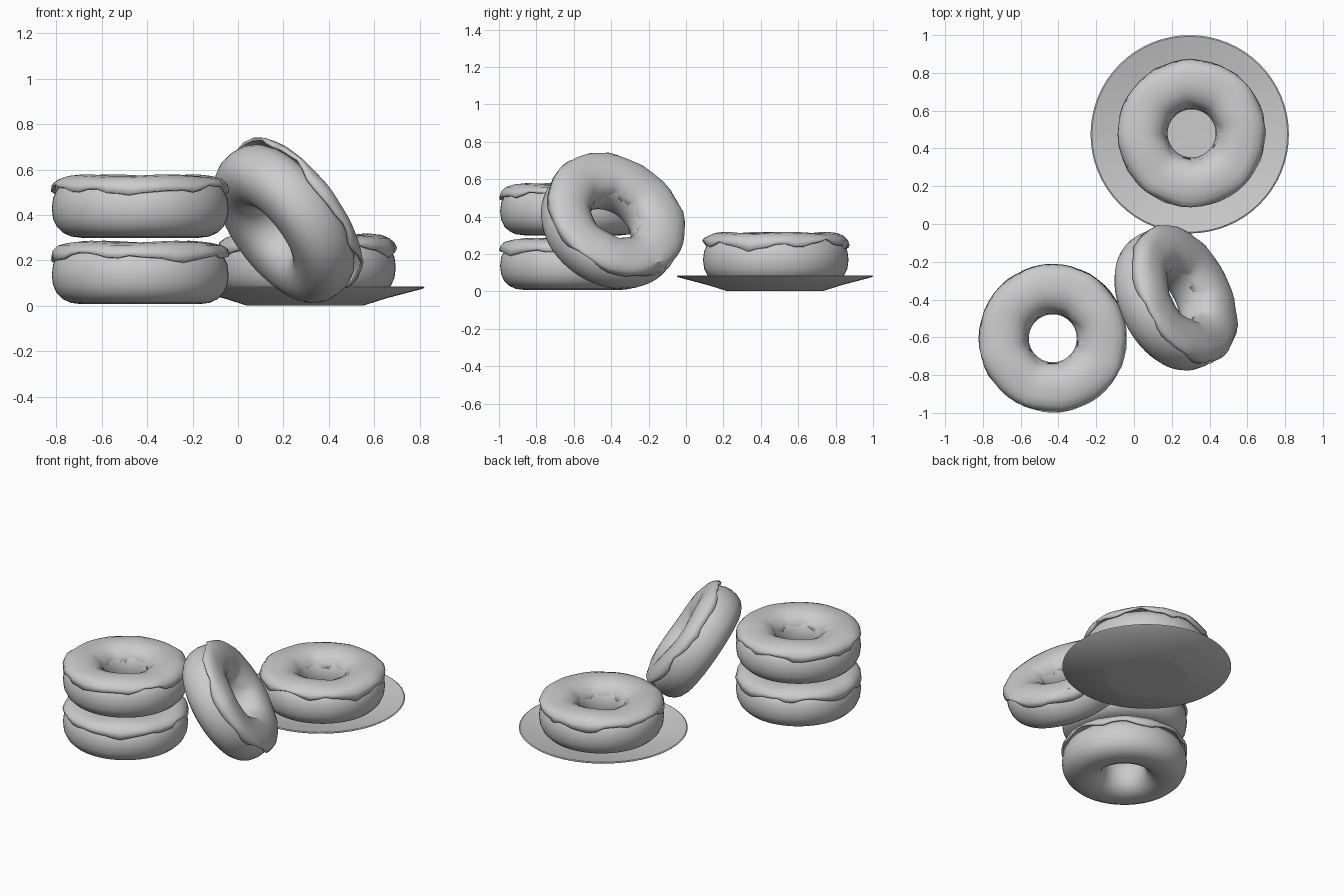
import bpy, bmesh, math, random
from mathutils import Vector

if "Cube" in bpy.data.objects:
    bpy.data.objects.remove(bpy.data.objects["Cube"])

TAU = 2 * math.pi


def make_object(name, rings, closed, angle):
    """Skin a list of equally long closed rings of points into one mesh object."""
    bm = bmesh.new()
    vs = [[bm.verts.new(p) for p in ring] for ring in rings]
    n, m = len(vs), len(vs[0])
    for i in range(n if closed else n - 1):
        a, b = vs[i], vs[(i + 1) % n]
        for j in range(m):
            k = (j + 1) % m
            bm.faces.new((a[j], a[k], b[k], b[j]))
    if not closed:
        bm.faces.new(vs[0][::-1])
        bm.faces.new(vs[-1])
        bmesh.ops.recalc_face_normals(bm, faces=bm.faces)
    else:
        bmesh.ops.recalc_face_normals(bm, faces=bm.faces)
    return finish(name, bm, angle)


def finish(name, bm, angle):
    me = bpy.data.meshes.new(name)
    bm.to_mesh(me)
    bm.free()
    ob = bpy.data.objects.new(name, me)
    bpy.context.collection.objects.link(ob)
    bpy.ops.object.select_all(action='DESELECT')
    ob.select_set(True)
    bpy.context.view_layer.objects.active = ob
    bpy.ops.object.shade_smooth_by_angle(angle=math.radians(angle))
    return ob


def ring(r, z, n):
    return [(r * math.cos(TAU * j / n), r * math.sin(TAU * j / n), z) for j in range(n)]


def polygonal(a, sides, phase):
    """Radius factor that turns a circle into a polygon."""
    s = TAU / sides
    return math.cos(s / 2) / math.cos((a + phase) % s - s / 2)


def spow(v, e):
    return math.copysign(abs(v) ** e, v)


def dough(name):
    # slightly squared torus cross-section
    rings = []
    for i in range(20):
        t = TAU * i / 20
        rings.append(ring(0.258 + 0.131 * spow(math.cos(t), 0.88),
                          -0.001 + 0.129 * spow(math.sin(t), 0.88), 56))
    return make_object(name, rings, True, 60)


def icing(name, seed):
    rnd = random.Random(seed)
    p1, p2, p3 = (rnd.uniform(0, TAU) for _ in range(3))
    n = 48
    # cross-section from outer hem over the top down into the hole
    prof = [(0.389, 0.078), (0.384, 0.105), (0.362, 0.127), (0.325, 0.139), (0.27, 0.145),
            (0.22, 0.138), (0.175, 0.116), (0.147, 0.08), (0.136, 0.03)]
    rings = [[] for _ in prof]
    for j in range(n):
        a = TAU * j / n
        outer = polygonal(a, 13, p1)
        inner = polygonal(a, 8, p2)
        hem = 0.014 * math.sin(3 * a + p3) + 0.012 * math.sin(8 * a + p1) + rnd.uniform(-0.009, 0.009)
        drip = 0.02 * math.sin(5 * a + p2) + rnd.uniform(-0.02, 0.02)
        lump = 0.004 * math.sin(4 * a + p2)
        for i, (r, z) in enumerate(prof):
            f = i / (len(prof) - 1)
            r *= (1 - f) * (0.4 + 0.6 * outer) * 1.014 + f * (0.3 + 0.7 * inner) * 1.03 + \
                 f * (0 if i else 1)
            if i == 0:
                r, z = 0.392 + rnd.uniform(-0.003, 0.003), z + hem
            elif i == 1:
                z += hem * 0.35
            elif i == len(prof) - 1:
                z += drip
            elif 2 < i < 7:
                z += lump
            rings[i].append((r * math.cos(a), r * math.sin(a), z))
    bm = bmesh.new()
    vs = [[bm.verts.new(p) for p in rg] for rg in rings]
    for a, b in zip(vs, vs[1:]):
        for j in range(n):
            k = (j + 1) % n
            bm.faces.new((a[j], a[k], b[k], b[j]))
    ob = finish(name, bm, 40)
    sol = ob.modifiers.new("thickness", 'SOLIDIFY')
    sol.thickness = 0.014
    sol.offset = -1
    return ob


def doughnut(name, centre, seed, axis=(0, 0, 1)):
    rot = Vector(axis).to_track_quat('Z', 'Y')
    for ob in (dough(name + "_dough"), icing(name + "_icing", seed)):
        ob.rotation_mode = 'QUATERNION'
        ob.rotation_quaternion = rot
        ob.location = centre


# stacked pair
doughnut("lower_doughnut", (-0.43, -0.605, 0.138), 1)
doughnut("upper_doughnut", (-0.43, -0.605, 0.43), 2)
# doughnut leaning on the stack
doughnut("leaning_doughnut", (0.205, -0.402, 0.362), 3, (0.74, 0.37, 0.56))
# doughnut on the plate
doughnut("plate_doughnut", (0.305, 0.48, 0.17), 4)

# shallow plate
plate_profile = [(0.24, 0.002), (0.26, 0.003), (0.355, 0.033), (0.518, 0.076), (0.525, 0.082),
                 (0.518, 0.086), (0.355, 0.048), (0.27, 0.032), (0.24, 0.03)]
plate = make_object("plate", [ring(r, z, 64) for r, z in plate_profile], False, 30)
plate.location = (0.295, 0.475, 0)
